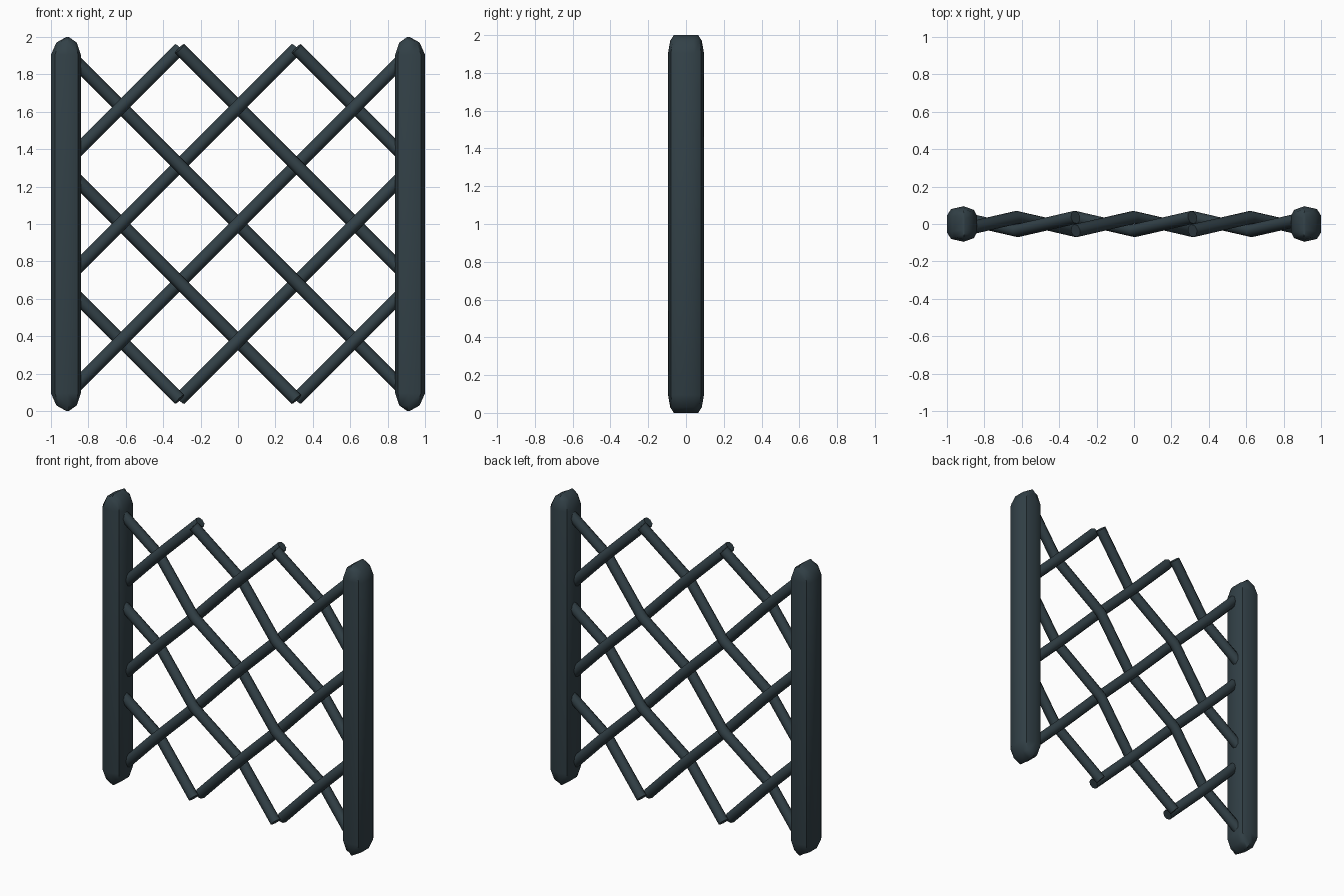
import bpy, bmesh, math

if "Cube" in bpy.data.objects:
    bpy.data.objects.remove(bpy.data.objects["Cube"])

mat = bpy.data.materials.new("dark slate metal")
mat.diffuse_color = (0.032, 0.052, 0.063, 1)
mat.use_nodes = True
mat.node_tree.nodes["Principled BSDF"].inputs["Base Color"].default_value = mat.diffuse_color

STEP = 0.3125     # spacing of the lattice crossings
WEAVE = 0.036     # how far a wire moves front or back at a crossing
WIRE_R = 0.035


def make_post(name, side):
    # faceted outline, outer side at -x, with domed ends
    half = [(-0.09, 0.045), (-0.068, 0.08), (0.0, 0.095), (0.055, 0.075), (0.07, 0.045)]
    outline = half + [(x, -y) for x, y in reversed(half)]
    rings = [(0.0, 0.08, 0.68), (0.03, 0.68, 0.88), (0.095, 1, 1),
             (1.905, 1, 1), (1.97, 0.68, 0.88), (2.0, 0.08, 0.68)]
    bm = bmesh.new()
    loops = []
    for z, sx, sy in rings:
        loops.append([bm.verts.new((side * (0.91 - x * sx), y * sy, z)) for x, y in outline])
    n = len(outline)
    for a, b in zip(loops, loops[1:]):
        for i in range(n):
            j = (i + 1) % n
            bm.faces.new((a[i], a[j], b[j], b[i]))
    bm.faces.new(loops[0])
    bm.faces.new(loops[-1])
    bmesh.ops.recalc_face_normals(bm, faces=bm.faces)
    me = bpy.data.meshes.new(name)
    bm.to_mesh(me)
    bm.free()
    me.materials.append(mat)
    ob = bpy.data.objects.new(name, me)
    bpy.context.collection.objects.link(ob)
    bpy.ops.object.select_all(action='DESELECT')
    bpy.context.view_layer.objects.active = ob
    ob.select_set(True)
    bpy.ops.object.shade_smooth_by_angle(angle=math.radians(40))


def make_wires(name, direction):
    # parallel diagonal wires, bending front and back at each crossing
    cu = bpy.data.curves.new(name, 'CURVE')
    cu.dimensions = '3D'
    cu.bevel_depth = WIRE_R
    cu.bevel_resolution = 2
    cu.use_fill_caps = True
    for c in (-4, -2, 0, 2, 4):
        pts = []
        for i in range(max(-3, c - 3), min(3, c + 3) + 1):
            j = c - i
            y = WEAVE if i % 2 == 0 else -WEAVE
            u, w = float(i), float(j)
            if abs(i) == 3:            # stop inside the post
                d = 0.12 if i > 0 else -0.12
                u, w = u - d, w + d
                y *= 0.76
            pts.append((-direction * u * STEP, -direction * y, 1 + w * STEP))
        sp = cu.splines.new('POLY')
        sp.points.add(len(pts) - 1)
        for p, co in zip(sp.points, pts):
            p.co = (*co, 1)
        sp.use_smooth = True
    cu.materials.append(mat)
    ob = bpy.data.objects.new(name, cu)
    bpy.context.collection.objects.link(ob)


# posts
make_post("left_post", -1)
make_post("right_post", 1)

# woven lattice: falling wires pass behind at the centre, rising ones in front
make_wires("falling_wires", -1)
make_wires("rising_wires", 1)
